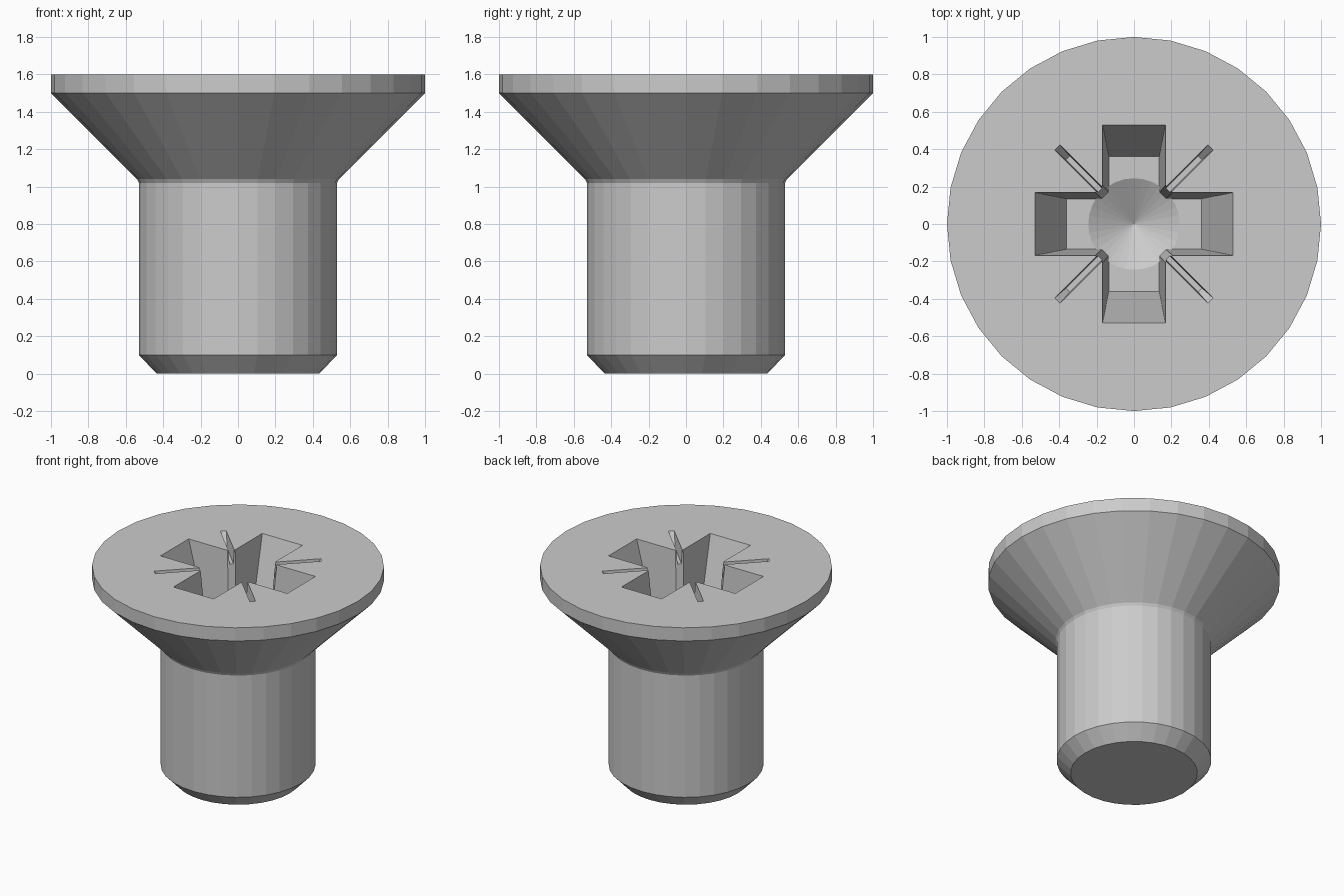
import bpy, bmesh, math
from mathutils import Matrix

if "Cube" in bpy.data.objects:
    bpy.data.objects.remove(bpy.data.objects["Cube"])

TOP, DEPTH, SIDES = 1.6, 0.55, 32


def make_object(name, bm):
    bmesh.ops.recalc_face_normals(bm, faces=bm.faces[:])
    mesh = bpy.data.meshes.new(name)
    bm.to_mesh(mesh)
    bm.free()
    ob = bpy.data.objects.new(name, mesh)
    bpy.context.collection.objects.link(ob)
    return ob


def lathe(name, profile):
    """Solid of revolution from (radius, z) rings, capped; radius 0 gives a point."""
    bm = bmesh.new()
    rings = []
    for r, z in profile:
        n = SIDES if r > 0 else 1
        rings.append([bm.verts.new((r * math.cos(2 * math.pi * i / SIDES),
                                    r * math.sin(2 * math.pi * i / SIDES), z))
                      for i in range(n)])
    for a, b in zip(rings, rings[1:]):
        for i in range(SIDES):
            j = (i + 1) % SIDES
            if len(a) == 1:
                bm.faces.new((a[0], b[j], b[i]))
            else:
                bm.faces.new((a[i], a[j], b[j], b[i]))
    for ring in (rings[0], rings[-1]):
        if len(ring) > 1:
            bm.faces.new(ring)
    return make_object(name, bm)


def tapered_bar(name, top, bottom, depth, angle):
    """Bar through the axis, half sizes given at the head face and at its floor."""
    over = 0.05
    grow = 1 + over / depth
    upper = [b + (t - b) * grow for t, b in zip(top, bottom)]
    bm = bmesh.new()
    bmesh.ops.create_cube(bm, size=2)
    for v in bm.verts:
        up = v.co.z > 0
        half = upper if up else bottom
        v.co = (v.co.x * half[0], v.co.y * half[1],
                TOP + over if up else TOP - depth)
    bm.transform(Matrix.Rotation(math.radians(angle), 4, 'Z'))
    return make_object(name, bm)


# Screw body: chamfered tip, shank, countersunk head with a thin rim
screw = lathe("countersunk_screw", [
    (0.435, 0), (0.53, 0.1), (0.53, 1.02), (0.54, 1.04), (1, 1.5), (1, TOP)])

# Drive recess: cross wings, inner corner reliefs and shallow diagonal ticks
cutters = []
for a in (0, 90):
    cutters.append(tapered_bar("wing_cutter", (0.53, 0.168), (0.36, 0.135), DEPTH, a))
for a in (45, 135):
    cutters.append(tapered_bar("corner_cutter", (0.265, 0.042), (0.215, 0.034), DEPTH, a))
    cutters.append(tapered_bar("tick_cutter", (0.58, 0.02), (0.5, 0.014), 0.1, a))

# Conical drill point below the recess floor
floor = TOP - DEPTH
cutters.append(lathe("drill_cutter", [(0, floor - 0.14), (0.262, floor + 0.01)]))

bpy.context.view_layer.objects.active = screw
screw.select_set(True)
for c in cutters:
    c.hide_render = True
    mod = screw.modifiers.new("recess", 'BOOLEAN')
    mod.operation, mod.solver, mod.object = 'DIFFERENCE', 'EXACT', c
    bpy.ops.object.modifier_apply(modifier=mod.name)
for c in cutters:
    bpy.data.objects.remove(c)
